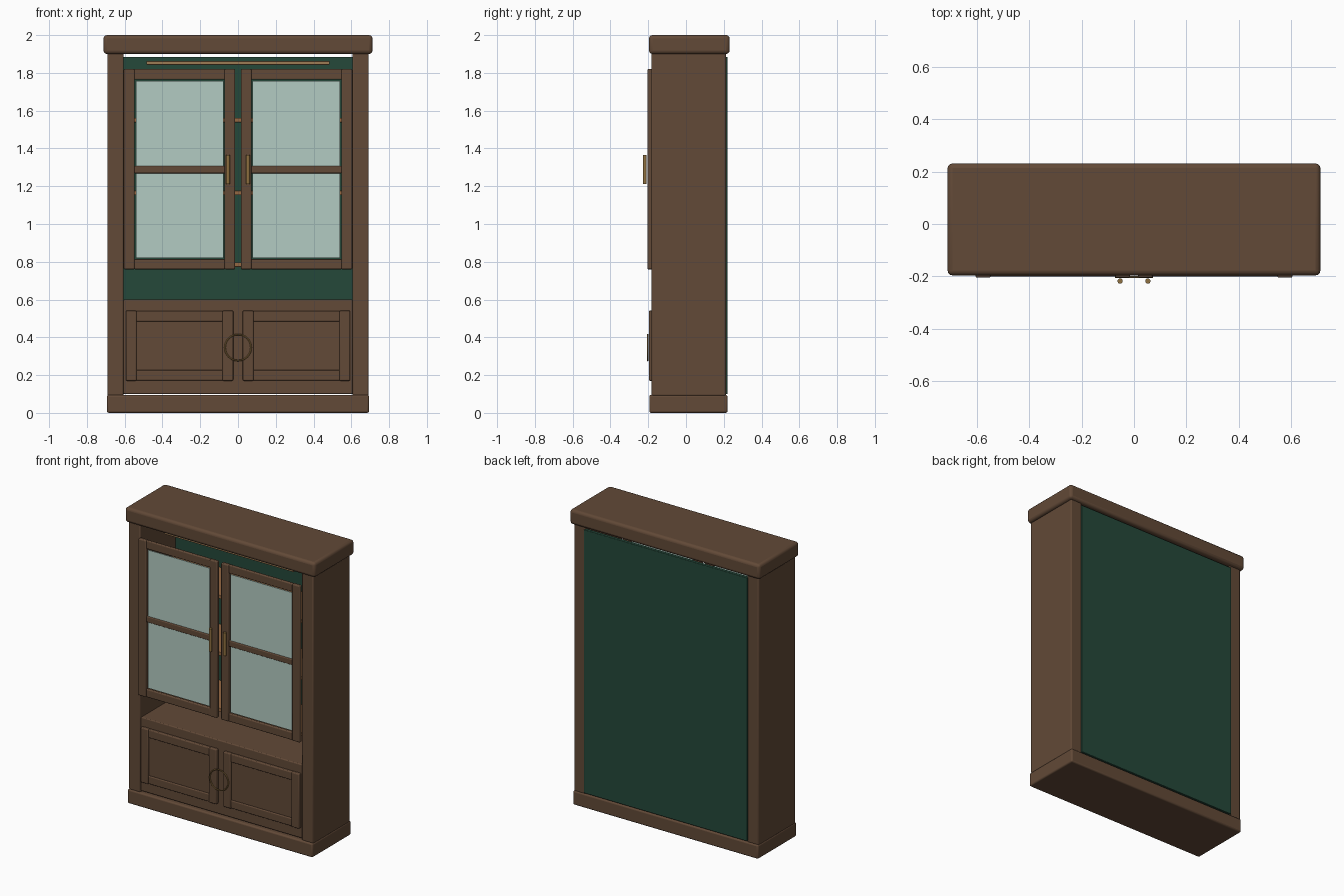
import bpy, math

if "Cube" in bpy.data.objects:
    bpy.data.objects.remove(bpy.data.objects["Cube"])


def material(name, color):
    m = bpy.data.materials.new(name)
    m.diffuse_color = (*color, 1)
    m.use_nodes = True
    m.node_tree.nodes["Principled BSDF"].inputs["Base Color"].default_value = m.diffuse_color
    return m


WOOD = material("dark wood", (0.122, 0.067, 0.038))
GREEN = material("deep green", (0.018, 0.065, 0.042))
GLASS = material("pale glass", (0.45, 0.60, 0.54))
BRASS = material("brass", (0.27, 0.16, 0.05))
SHELF = material("light wood", (0.30, 0.14, 0.055))
LIGHT = material("light strip tan", (0.34, 0.20, 0.09))


def finish(obj, name, mat):
    obj.name = name
    obj.data.materials.append(mat)
    bpy.ops.object.shade_smooth_by_angle(angle=math.radians(35))
    return obj


def box(name, x, y, z, mat=WOOD, bevel=0.006):
    """Rounded board given by its (min, max) range on each axis."""
    bpy.ops.mesh.primitive_cube_add(size=1, location=[sum(r) / 2 for r in (x, y, z)])
    obj = bpy.context.object
    obj.scale = [r[1] - r[0] for r in (x, y, z)]
    bpy.ops.object.transform_apply(location=False, rotation=False, scale=True)
    if bevel:
        mod = obj.modifiers.new("rounded edges", 'BEVEL')
        mod.width = bevel
        mod.segments = 3
    return finish(obj, name, mat)


def pair(name, x, y, z, mat=WOOD, bevel=0.006):
    """Matching boards on the left and the right."""
    box(name + "_right", x, y, z, mat, bevel)
    box(name + "_left", (-x[1], -x[0]), y, z, mat, bevel)


# Carcass
box("crown", (-0.712, 0.712), (-0.196, 0.231), (1.9, 2.0), bevel=0.018)
box("plinth", (-0.694, 0.694), (-0.194, 0.22), (0, 0.095), bevel=0.01)
pair("side_wall", (0.605, 0.692), (-0.183, 0.212), (0.09, 1.905), bevel=0.008)
box("back_panel", (-0.612, 0.612), (0.197, 0.22), (0.1, 1.885), GREEN, 0.004)
box("lower_cabinet", (-0.606, 0.606), (-0.175, 0.2), (0.1, 0.6), bevel=0.006)

# Shelves and the light strip under the crown
for i, z in enumerate((0.785, 1.165, 1.55)):
    box(f"shelf_{i + 1}", (-0.606, 0.606), (-0.14, 0.198), (z - 0.012, z + 0.012), SHELF, 0.003)
box("light_strip", (-0.485, 0.485), (-0.1, -0.08), (1.843, 1.862), LIGHT, 0.003)

# Glazed upper doors
UY = (-0.205, -0.178)
pair("glass_door_outer_stile", (0.547, 0.605), UY, (0.76, 1.82))
pair("glass_door_inner_stile", (0.015, 0.071), UY, (0.76, 1.82))
for name, z in (("bottom", (0.76, 0.814)), ("middle", (1.268, 1.308)), ("top", (1.764, 1.82))):
    pair(f"glass_door_{name}_rail", (0.068, 0.55), (-0.201, -0.18), z)
pair("door_glass", (0.077, 0.541), (-0.194, -0.188), (0.82, 1.757), GLASS, 0.002)

# Panelled lower doors
LY = (-0.197, -0.17)
pair("lower_door_panel", (0.07, 0.55), (-0.185, -0.17), (0.18, 0.53), bevel=0.003)
pair("lower_door_outer_stile", (0.537, 0.594), LY, (0.17, 0.541))
pair("lower_door_inner_stile", (0.025, 0.082), LY, (0.17, 0.541))
for name, z in (("bottom", (0.172, 0.226)), ("top", (0.484, 0.54))):
    pair(f"lower_door_{name}_rail", (0.08, 0.54), (-0.194, -0.17), z)

# Bar handles and the ring pull
for side, s in (("left", -1), ("right", 1)):
    bpy.ops.mesh.primitive_cylinder_add(vertices=20, radius=0.01, depth=0.155,
                                        location=(s * 0.053, -0.218, 1.288))
    finish(bpy.context.object, f"bar_handle_{side}", BRASS)
bpy.ops.mesh.primitive_torus_add(major_radius=0.069, minor_radius=0.004, major_segments=48,
                                 minor_segments=10, location=(0, -0.203, 0.346),
                                 rotation=(math.pi / 2, 0, 0))
finish(bpy.context.object, "ring_pull", BRASS)
